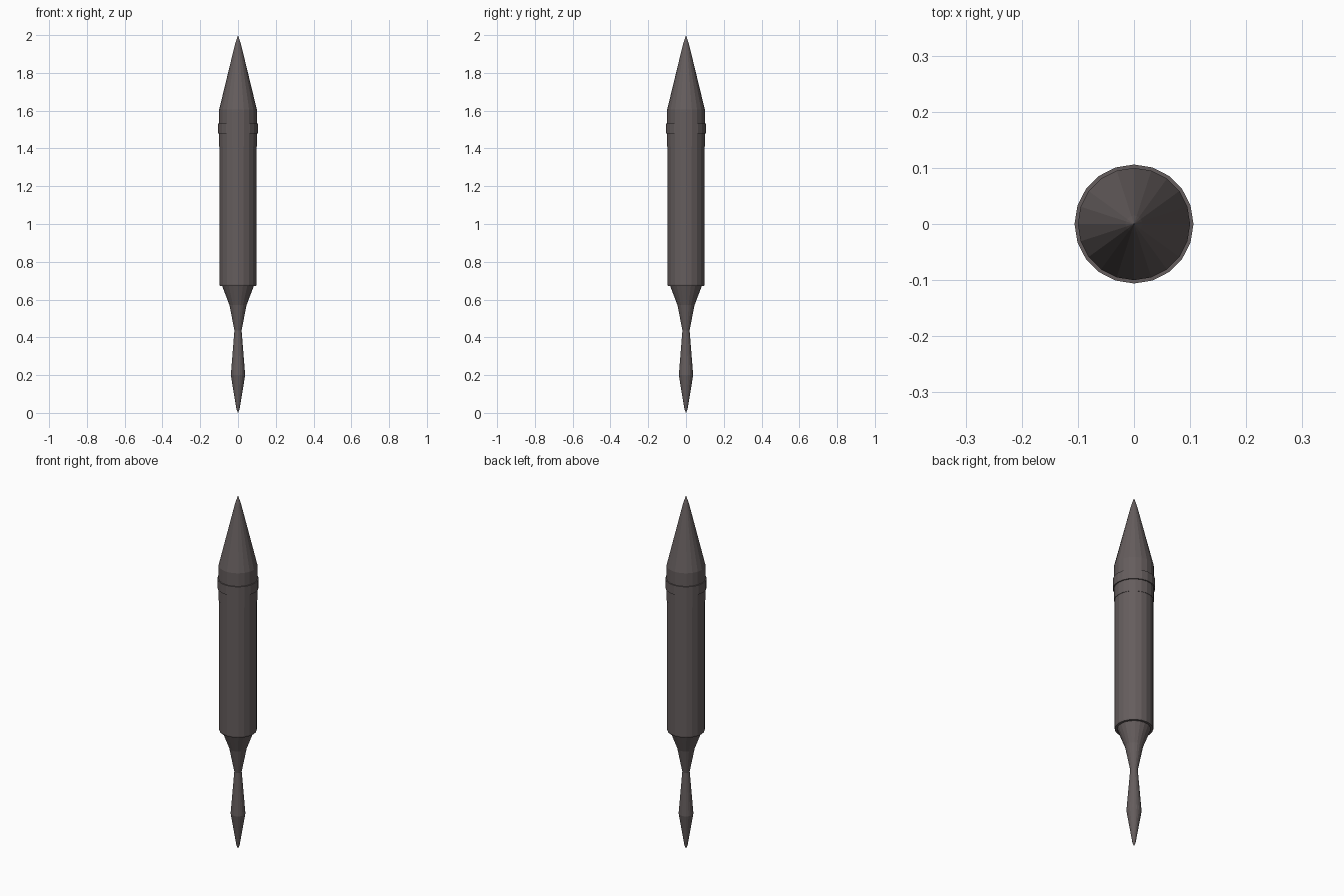
import bpy, bmesh, math

if "Cube" in bpy.data.objects:
    bpy.data.objects.remove(bpy.data.objects["Cube"])

SIDES = 20

metal = bpy.data.materials.new("dark_metal")
metal.diffuse_color = (0.13, 0.11, 0.11, 1)
metal.use_nodes = True
metal.node_tree.nodes["Principled BSDF"].inputs["Base Color"].default_value = metal.diffuse_color


def lathe(name, profile):
    """Turn a closed (radius, z) outline around the z axis, bottom to top."""
    bm = bmesh.new()
    rings = []
    for r, z in profile:
        if r == 0:
            rings.append([bm.verts.new((0, 0, z))] * SIDES)
        else:
            rings.append([bm.verts.new((r * math.cos(i * math.tau / SIDES),
                                        r * math.sin(i * math.tau / SIDES), z))
                          for i in range(SIDES)])
    for a, b in zip(rings, rings[1:]):
        for i in range(SIDES):
            j = (i + 1) % SIDES
            corners = list(dict.fromkeys((a[i], a[j], b[j], b[i])))
            bm.faces.new(corners)
    bmesh.ops.recalc_face_normals(bm, faces=bm.faces)
    mesh = bpy.data.meshes.new(name)
    bm.to_mesh(mesh)
    bm.free()
    mesh.materials.append(metal)
    obj = bpy.data.objects.new(name, mesh)
    bpy.context.collection.objects.link(obj)
    return obj


# Waisted tail spike under the body
lathe("tail_spike", [(0, 0), (0.008, 0.018), (0.038, 0.2), (0.019, 0.437),
                     (0.045, 0.57), (0.085, 0.675), (0, 0.675)])

# Long straight body
lathe("body_tube", [(0, 0.672), (0.096, 0.672), (0.098, 0.68), (0.098, 1.45), (0, 1.45)])

# Pointed nose with a short sleeve over the body
lathe("nose_cone", [(0, 1.41), (0.1, 1.41), (0.1, 1.605),
                    (0.015, 1.955), (0, 2.0)])

# Raised collar band
lathe("collar", [(0.098, 1.478), (0.106, 1.478), (0.106, 1.531),
                 (0.098, 1.531), (0.098, 1.478)])
bm = bmesh.new()
collar = bpy.data.objects["collar"].data
bm.from_mesh(collar)
bmesh.ops.remove_doubles(bm, verts=bm.verts, dist=1e-5)
bmesh.ops.recalc_face_normals(bm, faces=bm.faces)
bm.to_mesh(collar)
bm.free()
